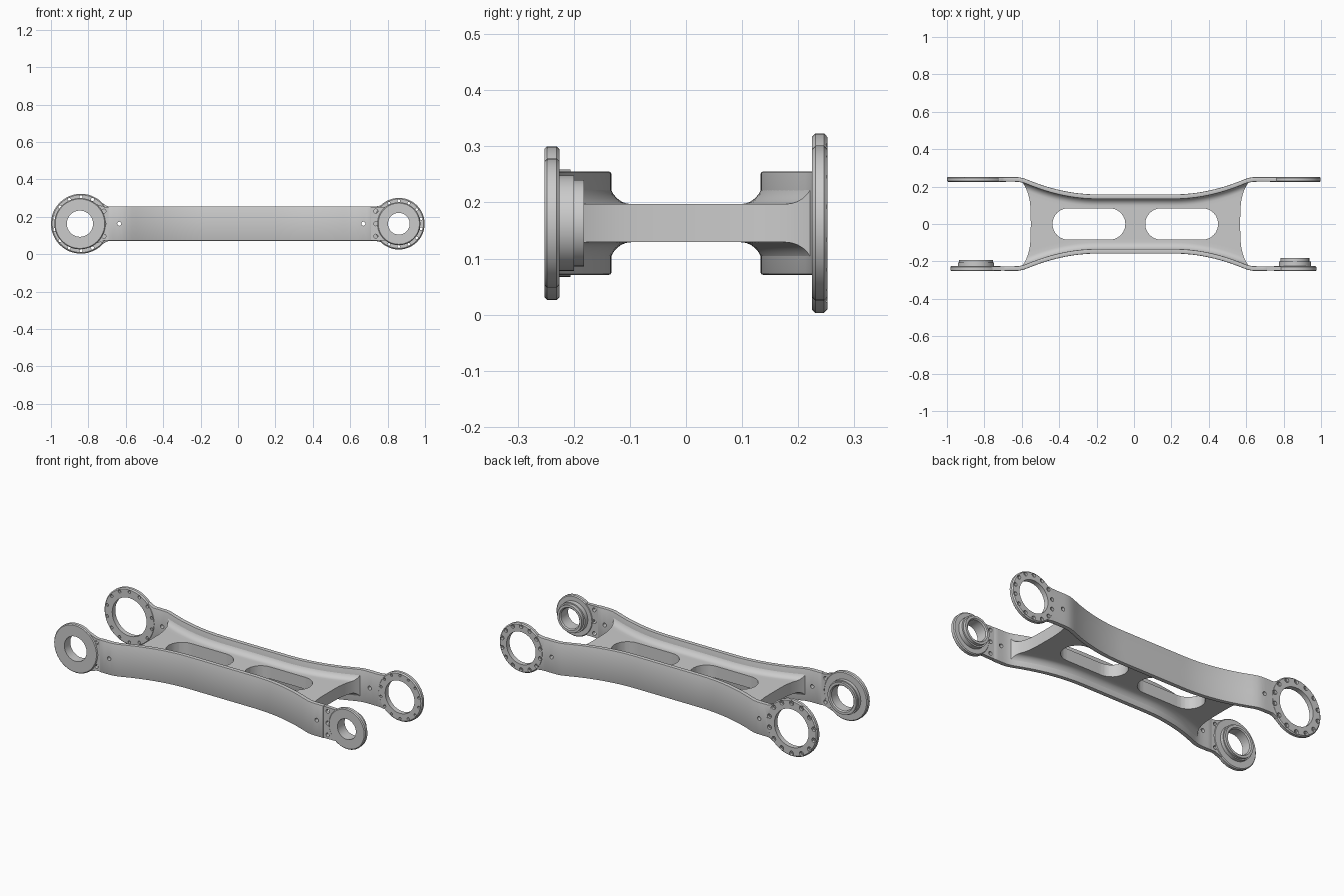
import bpy, bmesh, math

cube = bpy.data.objects.get("Cube")
if cube:
    bpy.data.objects.remove(cube, do_unlink=True)

ZC = 0.163       # height of the centre plane
HALF = 0.092     # half height of the side flanges
THICK = 0.025    # flange thickness
OFF = 0.008      # the body sits slightly to +x


def build(name, parts):
    """Mesh from lofts: each part is (rings, closed); open lofts get strip caps."""
    bm = bmesh.new()
    for rings, closed in parts:
        rows = [[bm.verts.new(p) for p in ring] for ring in rings]
        n = len(rows[0])
        pairs = list(zip(rows, rows[1:]))
        if closed:
            pairs.append((rows[-1], rows[0]))
        for a, b in pairs:
            for k in range(n):
                m = (k + 1) % n
                bm.faces.new((a[k], a[m], b[m], b[k]))
        if not closed:
            for row in (rows[0], rows[-1]):
                for k in range(n // 2 - 1):
                    bm.faces.new((row[k], row[k + 1], row[n - 2 - k], row[n - 1 - k]))
    bmesh.ops.recalc_face_normals(bm, faces=bm.faces)
    mesh = bpy.data.meshes.new(name)
    bm.to_mesh(mesh)
    bm.free()
    ob = bpy.data.objects.new(name, mesh)
    bpy.context.collection.objects.link(ob)
    return ob


def circle(cx, cz, y, r, n):
    return [(cx + r * math.cos(2 * math.pi * k / n), y,
             cz + r * math.sin(2 * math.pi * k / n)) for k in range(n)]


def turned(cx, profile, closed=True, cz=ZC, n=48):
    return [circle(cx, cz, y, r, n) for r, y in profile], closed


def finish(ob, cutter=None, bevel=0):
    """Bevel, cut, bake the modifiers and shade."""
    if bevel:
        mod = ob.modifiers.new("edge", 'BEVEL')
        mod.width, mod.segments = bevel, 2
        mod.limit_method, mod.angle_limit = 'ANGLE', math.radians(50)
    if cutter:
        mod = ob.modifiers.new("holes", 'BOOLEAN')
        mod.operation, mod.solver, mod.object = 'DIFFERENCE', 'EXACT', cutter
    dg = bpy.context.evaluated_depsgraph_get()
    mesh = bpy.data.meshes.new_from_object(ob.evaluated_get(dg))
    ob.modifiers.clear()
    ob.data = mesh
    bpy.ops.object.select_all(action='DESELECT')
    ob.select_set(True)
    bpy.context.view_layer.objects.active = ob
    bpy.ops.object.shade_smooth_by_angle(angle=math.radians(30))


def outer_y(x):
    """Outer face of a flange: narrow waist, flaring to parallel ends."""
    u = max(0, (abs(x - OFF) - 0.2) / 0.42)
    a, k = 1.05 * u * u, 0.15
    h = max(k - abs(a - 1), 0) / k
    return 0.158 + 0.093 * (min(a, 1) - h * h * k / 4)


def flange_rings(side, x0, x1, ends=()):
    steps = 56
    spots = [(x0 + (x1 - x0) * i / steps, HALF) for i in range(steps + 1)]
    spots = sorted(spots + list(ends))
    rings = []
    for x, h in spots:
        yo = side * outer_y(x)
        yi = side * (outer_y(x) - THICK)
        rings.append([(x, yo, ZC - h), (x, yi, ZC - h), (x, yi, ZC + h), (x, yo, ZC + h)])
    return rings


# Cutters for bolt holes and web slots
holes = []
for cx, r_bolt, r_head in ((-0.84, 0.143, 0.013), (0.86, 0.122, 0.011)):
    for i in range(14):
        a = 2 * math.pi * (i + 0.5) / 14
        r_hole = r_head * 0.65
        profile = [(r_hole, 0.2), (r_hole, 0.238), (r_head, 0.238), (r_head, 0.28)]
        holes.append(turned(cx + r_bolt * math.cos(a), profile, False,
                            ZC + r_bolt * math.sin(a), 12))
for x in (-0.635, 0.67):
    holes.append(turned(x, [(0.011, -0.3), (0.011, 0.3)], False, n=16))
for x in (-0.717, 0.737):
    for dz in (-0.067, 0, 0.067):
        holes.append(turned(x, [(0.011, -0.3), (0.011, -0.2)], False, ZC + dz, 16))
hole_cutter = build("hole_cutter", holes)

slots = []
for cx in (-0.241, 0.255):
    outline = []
    for end in (1, -1):
        for i in range(13):
            a = math.pi * (i / 12 - 0.5)
            outline.append((cx + end * (0.111 + 0.084 * math.cos(a)),
                            end * 0.084 * math.sin(a)))
    slots.append(([[(x, y, z) for x, y in outline] for z in (0, 0.4)], False))
slot_cutter = build("slot_cutter", slots)
for cutter in (hole_cutter, slot_cutter):
    cutter.hide_render = True

# Central web with fillets rising into the flanges and hollowed ends
FILLET, RISE, WEB = 0.04, 0.047, 0.034
across = []
for i in range(8):
    a = math.pi / 2 * i / 7
    across.append((None, FILLET * (1 - math.sin(a)), RISE * (1 - math.cos(a))))
half = across[::-1] + [(f, 0, 0) for f in (0.85, 0.7, 0.5, 0.25)]


def web_ring(xs):
    top = []
    w0 = outer_y(xs) - 0.02
    for side in (-1, 1):
        row = half if side < 0 else [(0, 0, 0)] + half[::-1]
        for frac, inset, lift in row:
            def across_y(w):
                return (w - FILLET) * frac if frac is not None else w - FILLET + inset
            if frac is None:
                inset = FILLET - inset
                inset = FILLET - inset
            share = across_y(w0) / w0
            x = OFF + (xs - OFF) * (1 + 0.085 * share ** 4)
            # the fillet climbs towards the flange
            top.append((x, side * across_y(outer_y(x) - 0.02), WEB + lift))
    return ([(x, y, ZC + h) for x, y, h in top]
            + [(x, y, ZC - h) for x, y, h in reversed(top)])


across[:] = [(None, FILLET * math.sin(math.pi / 2 * i / 7),
              RISE * (1 - math.cos(math.pi / 2 * i / 7))) for i in range(8)]
half = across[::-1] + half[8:]
web = build("web", [([web_ring(OFF + 0.56 * (i / 24 - 1)) for i in range(49)], False)])
finish(web, slot_cutter)

# Side flanges; the back one widens at each end to meet its ring
back = build("back_flange", [(flange_rings(1, -0.69, 0.712,
             [(-0.725, 0.11), (-0.705, 0.097), (0.765, 0.098), (0.74, 0.093)]), False)])
finish(back, hole_cutter, 0.004)
front = build("front_flange", [(flange_rings(-1, -0.693, 0.712), False)])
finish(front, hole_cutter, 0.004)

# Back bolt rings
for name, cx, r, bore in (("right", -0.84, 0.16, 0.108), ("left", 0.86, 0.138, 0.092)):
    c, y0, y1 = 0.006, 0.2245, 0.252
    ring = build("back_ring_" + name, [turned(cx, [
        (bore, y0), (r - c, y0), (r, y0 + c), (r, y1 - c), (r - c, y1), (bore, y1)])])
    finish(ring, hole_cutter)

# Front bearing discs with stepped hubs on the inside, and their bolted tabs
for name, cx, r, bore, hub1, y1, hub2, y2 in (
        ("right", -0.845, 0.137, 0.07, 0.096, -0.206, 0.09, -0.193),
        ("left", 0.86, 0.115, 0.058, 0.085, -0.2, 0.077, -0.182)):
    c, ya, yb = 0.005, -0.2525, -0.2255
    disc = build("front_disc_" + name, [turned(cx, [
        (bore, ya), (r - c, ya), (r, ya + c), (r, yb - c), (r - c, yb),
        (hub1, yb), (hub1, y1), (hub2, y1), (hub2, y2), (bore + 0.006, y2),
        (bore, y2 - 0.006)])])
    finish(disc)
    s = 1 if cx > 0 else -1
    inner = 0.705 if s > 0 else 0.685
    outer = abs(cx) - bore - 0.012
    tip = math.sqrt(r * r - (abs(cx) - outer) ** 2) - 0.003
    tab_rings = []
    for x, h in ((inner, HALF - 0.002), (inner + 0.03, HALF - 0.002), (outer, tip)):
        tab_rings.append([(s * x, y, ZC + z) for y, z in
                          ((-0.248, -h), (-0.228, -h), (-0.228, h), (-0.248, h))])
    tab = build("front_tab_" + name, [(tab_rings, False)])
    finish(tab, hole_cutter)

for cutter in (hole_cutter, slot_cutter):
    bpy.data.objects.remove(cutter, do_unlink=True)
